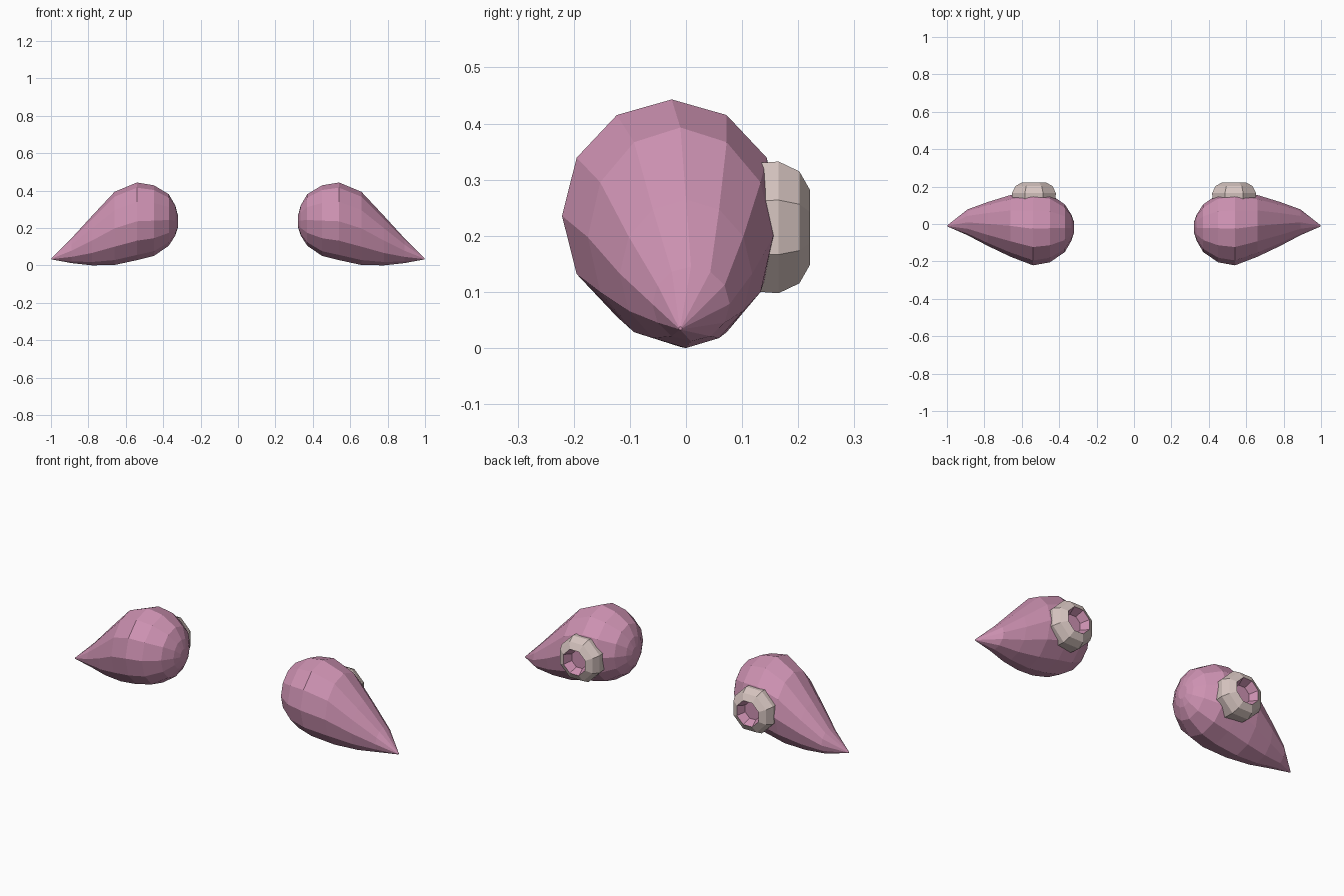
import bpy, bmesh, math

if "Cube" in bpy.data.objects:
    bpy.data.objects.remove(bpy.data.objects["Cube"])


def material(name, rgb):
    m = bpy.data.materials.new(name)
    m.diffuse_color = (*rgb, 1)
    m.use_nodes = True
    m.node_tree.nodes["Principled BSDF"].inputs["Base Color"].default_value = m.diffuse_color
    return m


PINK = material("dusty pink", (0.62, 0.29, 0.45))
CREAM = material("warm cream", (0.68, 0.56, 0.53))


def loft(name, rings, mats, rule=None):
    """Skin a list of point rings, closing both ends."""
    bm = bmesh.new()
    loops = [[bm.verts.new(p) for p in ring] for ring in rings]
    n = len(loops[0])
    for k, (a, b) in enumerate(zip(loops, loops[1:])):
        for i in range(n):
            j = (i + 1) % n
            f = bm.faces.new((a[i], a[j], b[j], b[i]))
            f.material_index = rule(k) if rule else 0
    bm.faces.new(loops[0])
    f = bm.faces.new(loops[-1])
    f.material_index = rule(len(rings)) if rule else 0
    bmesh.ops.remove_doubles(bm, verts=bm.verts, dist=0.0005)
    bmesh.ops.recalc_face_normals(bm, faces=bm.faces)
    me = bpy.data.meshes.new(name)
    bm.to_mesh(me)
    bm.free()
    for m in mats:
        me.materials.append(m)
    ob = bpy.data.objects.new(name, me)
    bpy.context.collection.objects.link(ob)
    return ob


# teardrop cross-sections: x, bottom z, top z, front y, back y
BODY = [(0.322, 0.20, 0.27, -0.05, 0.015),
        (0.335, 0.16, 0.32, -0.09, 0.05),
        (0.37, 0.105, 0.38, -0.15, 0.105),
        (0.45, 0.05, 0.428, -0.205, 0.16),
        (0.54, 0.028, 0.443, -0.221, 0.17),
        (0.66, 0.002, 0.393, -0.175, 0.155),
        (0.78, 0.0, 0.265, -0.118, 0.118),
        (0.89, 0.012, 0.145, -0.06, 0.078),
        (0.998, 0.032, 0.038, -0.013, -0.007)]

# cuff outline: radius, y (outside, then funnel into the opening)
CUFF = [(0.122, 0.10), (0.127, 0.165), (0.108, 0.202), (0.072, 0.221),
        (0.05, 0.176)]


def oval(x, z0, z1, y0, y1, n=12):
    return [(x, (y0 + y1) / 2 + (y1 - y0) / 2 * math.cos(math.tau * i / n),
             (z0 + z1) / 2 + (z1 - z0) / 2 * math.sin(math.tau * i / n))
            for i in range(n)]


def circle(r, y, n=8):
    return [(0.535 + r * math.cos(math.tau * (i + 0.5) / n), y,
             0.215 + r * math.sin(math.tau * (i + 0.5) / n)) for i in range(n)]


def flip(rings, s):
    return [[(s * x, y, z) for x, y, z in ring] for ring in rings]


for side, s in (("right", 1), ("left", -1)):
    # pointed teardrop body
    loft(side + "_body", flip([oval(*b) for b in BODY], s), [PINK])
    # faceted cuff around the rear opening, pink inside
    loft(side + "_cuff", flip([circle(*c) for c in CUFF], s), [CREAM, PINK],
         lambda k: 1 if k >= 3 else 0)
